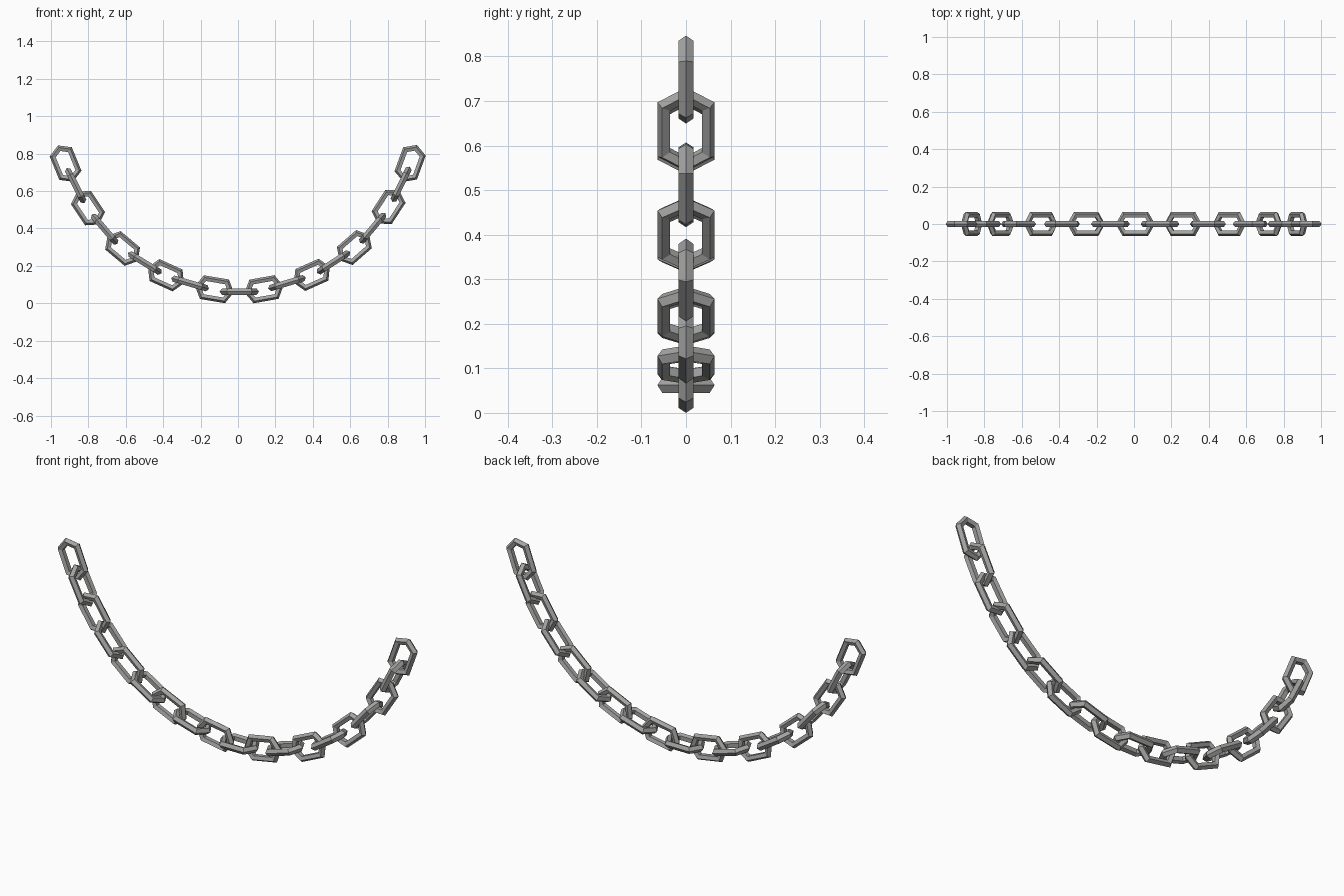
import bpy, bmesh, math
from mathutils import Matrix, Vector

cube = bpy.data.objects.get("Cube")
if cube:
    bpy.data.objects.remove(cube, do_unlink=True)

steel = bpy.data.materials.new("grey_steel")
steel.use_nodes = True
color = (0.37, 0.37, 0.365, 1)
steel.diffuse_color = color
steel.node_tree.nodes["Principled BSDF"].inputs["Base Color"].default_value = color

RING, TUBE = 0.056, 0.018    # six-sided ring, five-sided tube
STRETCH = 0.031              # each half pushed out along the link
SIDES, FACETS = 6, 5


def link_mesh():
    """One elongated hexagonal link, long axis on x, lying flat in xy."""
    bm = bmesh.new()
    rings = []
    for i in range(SIDES):
        a = math.tau * i / SIDES
        ring = []
        for j in range(FACETS):
            b = math.tau * j / FACETS
            r = RING + TUBE * math.cos(b)
            x = r * math.cos(a)
            ring.append(bm.verts.new((x + math.copysign(STRETCH, x),
                                      r * math.sin(a), TUBE * math.sin(b))))
        rings.append(ring)
    for i in range(SIDES):
        p, q = rings[i], rings[(i + 1) % SIDES]
        for j in range(FACETS):
            k = (j + 1) % FACETS
            bm.faces.new((p[j], q[j], q[k], p[k]))
    bmesh.ops.recalc_face_normals(bm, faces=bm.faces)
    mesh = bpy.data.meshes.new("link")
    bm.to_mesh(mesh)
    bm.free()
    mesh.materials.append(steel)
    return mesh


# Link centres (x, z) along the hanging curve
path = [(-.922, .747), (-.868, .629), (-.802, .509), (-.713, .396), (-.617, .293),
        (-.498, .215), (-.385, .15), (-.256, .106), (-.126, .075), (.007, .062),
        (.139, .075), (.262, .108), (.395, .152), (.51, .219), (.622, .298),
        (.72, .402), (.805, .515), (.872, .636), (.92, .748)]
points = [Vector((x, 0, z)) for x, z in path]


def tangent(i):
    if 0 < i < len(points) - 1:
        return (points[i + 1] - points[i - 1]).normalized()
    # End links keep on curving beyond their neighbours
    n = 1 if i == 0 else i - 1
    chord = (points[n] - points[i]).normalized() * (1 if i == 0 else -1)
    return (2 * chord - tangent(n)).normalized()


mesh = link_mesh()
side = Vector((0, 1, 0))
for i, p in enumerate(points):
    t = tangent(i)
    up = t.cross(side)
    # Every second link is turned a quarter about the chain
    width, axis = (up, -side) if i % 2 == 0 else (side, up)
    rot = Matrix((t, width, axis)).transposed().to_4x4()
    link = bpy.data.objects.new(f"chain_link_{i + 1}", mesh)
    link.matrix_world = Matrix.Translation(p) @ rot
    bpy.context.collection.objects.link(link)

# Rest the lowest link on the ground
bpy.context.view_layer.update()
links = [o for o in bpy.data.objects if o.name.startswith("chain_link")]
low = min((o.matrix_world @ v.co).z for o in links for v in o.data.vertices)
for o in links:
    o.location.z -= low
